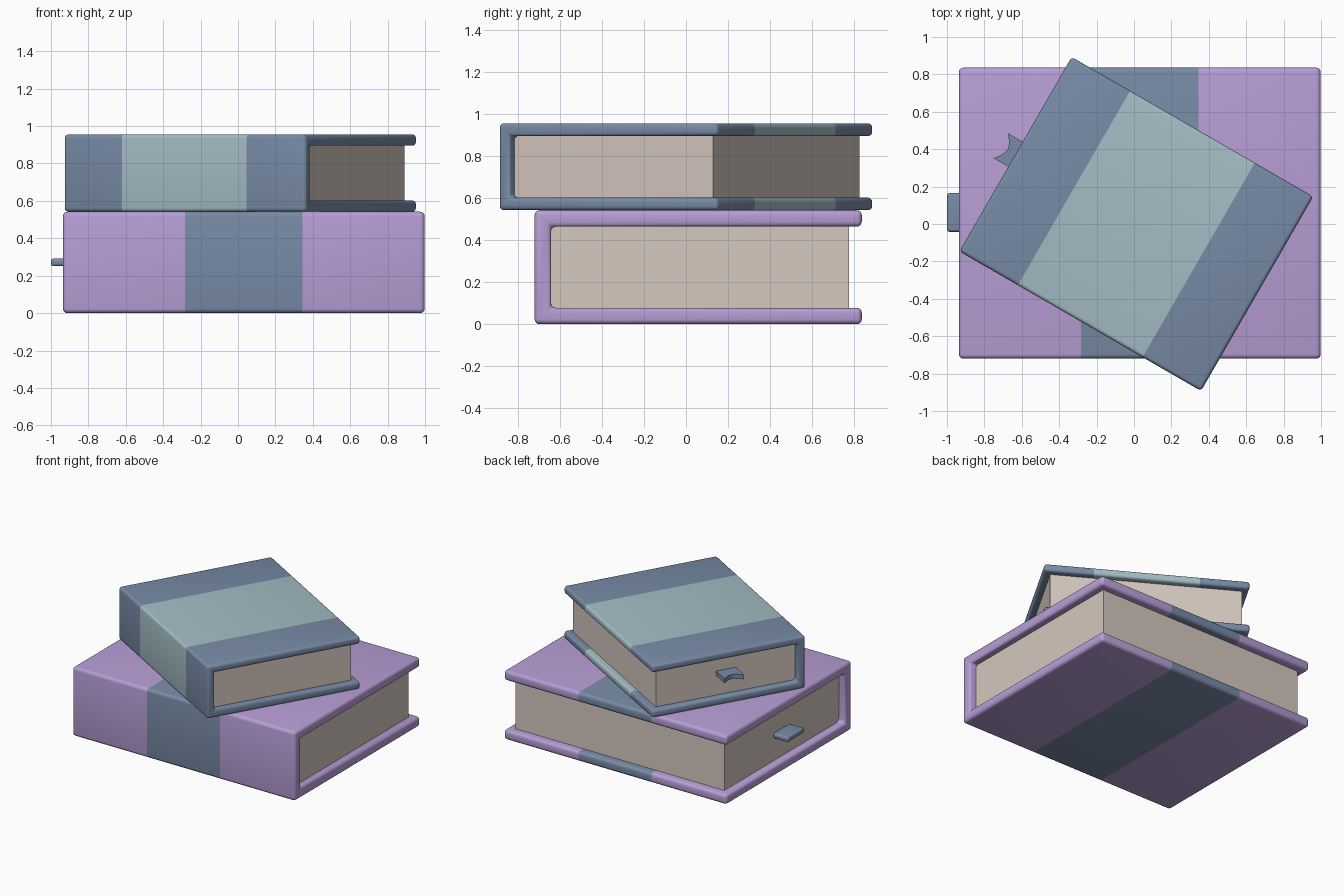
import bpy, bmesh, math
from mathutils import Matrix, Vector

if "Cube" in bpy.data.objects:
    bpy.data.objects.remove(bpy.data.objects["Cube"])


def material(name, rgb):
    m = bpy.data.materials.new(name)
    lin = [((c / 255 + 0.055) / 1.055) ** 2.4 for c in rgb]
    m.diffuse_color = (*lin, 1)
    m.use_nodes = True
    m.node_tree.nodes["Principled BSDF"].inputs["Base Color"].default_value = m.diffuse_color
    return m


PURPLE = material("purple cover", (184, 158, 214))
BLUE = material("slate blue", (120, 139, 166))
TEAL = material("pale teal", (164, 189, 197))
PAPER = material("paper", (213, 200, 190))


def finish(bm, name, mats, matrix):
    bmesh.ops.recalc_face_normals(bm, faces=bm.faces)
    me = bpy.data.meshes.new(name)
    bm.to_mesh(me)
    bm.free()
    ob = bpy.data.objects.new(name, me)
    bpy.context.collection.objects.link(ob)
    for m in mats:
        me.materials.append(m)
    ob.matrix_world = matrix
    bpy.ops.object.select_all(action='DESELECT')
    ob.select_set(True)
    bpy.context.view_layer.objects.active = ob
    bpy.ops.object.shade_smooth_by_angle(angle=math.radians(35))
    return ob


def extruded(points, axis_vec):
    """Closed outline extruded along a vector."""
    bm = bmesh.new()
    face = bm.faces.new([bm.verts.new(p) for p in points])
    r = bmesh.ops.extrude_face_region(bm, geom=[face])
    vs = [g for g in r["geom"] if isinstance(g, bmesh.types.BMVert)]
    bmesh.ops.translate(bm, vec=axis_vec, verts=vs)
    bmesh.ops.recalc_face_normals(bm, faces=bm.faces)
    return bm


def bevel(bm, width):
    edges = [e for e in bm.edges if e.calc_face_angle(0) > 0.6]
    bmesh.ops.bevel(bm, geom=edges, offset=width, segments=4, profile=0.5,
                    affect='EDGES', clamp_overlap=True)


def book(prefix, hx, hy, h, t, inset, stripe, round_, mats, matrix):
    # cover: C-shaped profile, spine at -y, extruded along x
    profile = [(-hy, 0), (hy, 0), (hy, t), (-hy + t, t),
               (-hy + t, h - t), (hy, h - t), (hy, h), (-hy, h)]
    bm = extruded([(-hx, y, z) for y, z in profile], Vector((2 * hx, 0, 0)))
    bevel(bm, round_)
    # stripe wrapping the cover
    for x in (-stripe, stripe):
        bmesh.ops.bisect_plane(bm, geom=bm.verts[:] + bm.edges[:] + bm.faces[:],
                               plane_co=(x, 0, 0), plane_no=(1, 0, 0))
    for f in bm.faces:
        f.material_index = int(abs(f.calc_center_median().x) < stripe)
    finish(bm, prefix + "_cover", mats, matrix)

    # page block, recessed on three sides
    px, y0, y1, e = hx - inset, -hy + t - 0.005, hy - inset, 0.005
    bm = extruded([(-px, y0, t - e), (px, y0, t - e), (px, y1, t - e), (-px, y1, t - e)],
                  Vector((0, 0, h - 2 * t + 2 * e)))
    finish(bm, prefix + "_pages", [PAPER], matrix)


def bookmark(name, outline, z, thick, round_, matrix):
    bm = extruded([(x, y, z - thick / 2) for x, y in outline], Vector((0, 0, thick)))
    if round_:
        bevel(bm, round_)
    finish(bm, name, [BLUE], matrix)


# lower book
low = Matrix.Translation((0.031, 0.058, 0))
book("lower_book", 0.967, 0.778, 0.542, 0.078, 0.06, 0.315, 0.024, [PURPLE, BLUE], low)
bookmark("lower_bookmark", [(-1.031, -0.1), (-0.85, -0.1), (-0.85, 0.108), (-1.031, 0.108)],
         0.272, 0.042, 0.015, low)

# upper book, turned 30 degrees
up = Matrix.Translation((0.0125, 0, 0.542)) @ Matrix.Rotation(math.radians(-30), 4, 'Z')
book("upper_book", 0.746, 0.6, 0.413, 0.06, 0.05, 0.385, 0.02, [BLUE, TEAL], up)
# bookmark with a scooped end
w = 0.077
scoop = [(-0.838 + 0.042 * math.cos(math.pi / 2 * t), w * t) for t in [i / 6 for i in range(6, -7, -1)]]
bookmark("upper_bookmark", [(-0.65, -w), (-0.65, w)] + scoop, 0.23, 0.036, 0, up)
